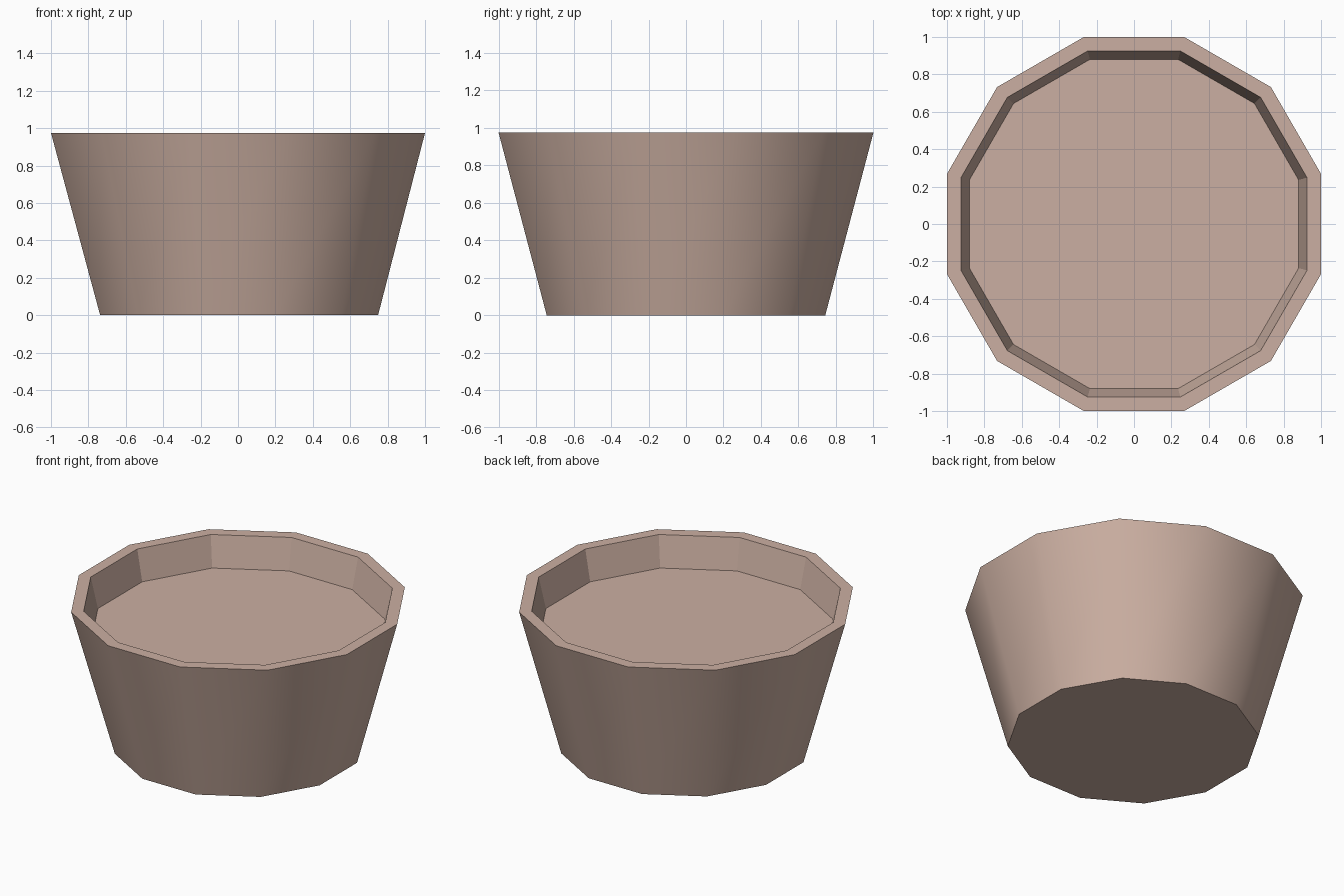
import bpy
import bmesh
from math import cos, sin, pi

SIDES = 12

cube = bpy.data.objects.get("Cube")
if cube:
    bpy.data.objects.remove(cube, do_unlink=True)


def make_material(name, rgb):
    mat = bpy.data.materials.new(name)
    mat.use_nodes = True
    mat.diffuse_color = (*rgb, 1)
    mat.node_tree.nodes["Principled BSDF"].inputs["Base Color"].default_value = (*rgb, 1)
    return mat


def ring(bm, apothem, z, shift=0.0):
    """Regular polygon with flat sides facing the axes."""
    r = apothem / cos(pi / SIDES)
    angles = [(2 * i + 1) * pi / SIDES for i in range(SIDES)]
    return [bm.verts.new((r * cos(a) + shift, r * sin(a), z)) for a in angles]


def bridge(bm, a, b, smooth=False):
    for i in range(SIDES):
        j = (i + 1) % SIDES
        bm.faces.new((a[i], a[j], b[j], b[i])).smooth = smooth


clay = make_material("dusty clay", (0.60, 0.43, 0.36))

# Tapered pot: base, outer wall, rim, inner wall and recessed floor
bm = bmesh.new()
base = ring(bm, 0.743, 0, 0.006)
outer_rim = ring(bm, 1.0, 0.975)
inner_rim = ring(bm, 0.925, 0.975)
floor = ring(bm, 0.88, 0.77)
bm.faces.new(base[::-1])
bridge(bm, base, outer_rim, smooth=True)
bridge(bm, outer_rim, inner_rim)
bridge(bm, inner_rim, floor)
bm.faces.new(floor)

# Only the corners of the outer wall stay soft
for edge in bm.edges:
    edge.smooth = all(face.smooth for face in edge.link_faces)

mesh = bpy.data.meshes.new("pot")
bm.to_mesh(mesh)
bm.free()
mesh.materials.append(clay)
pot = bpy.data.objects.new("pot", mesh)
bpy.context.collection.objects.link(pot)
